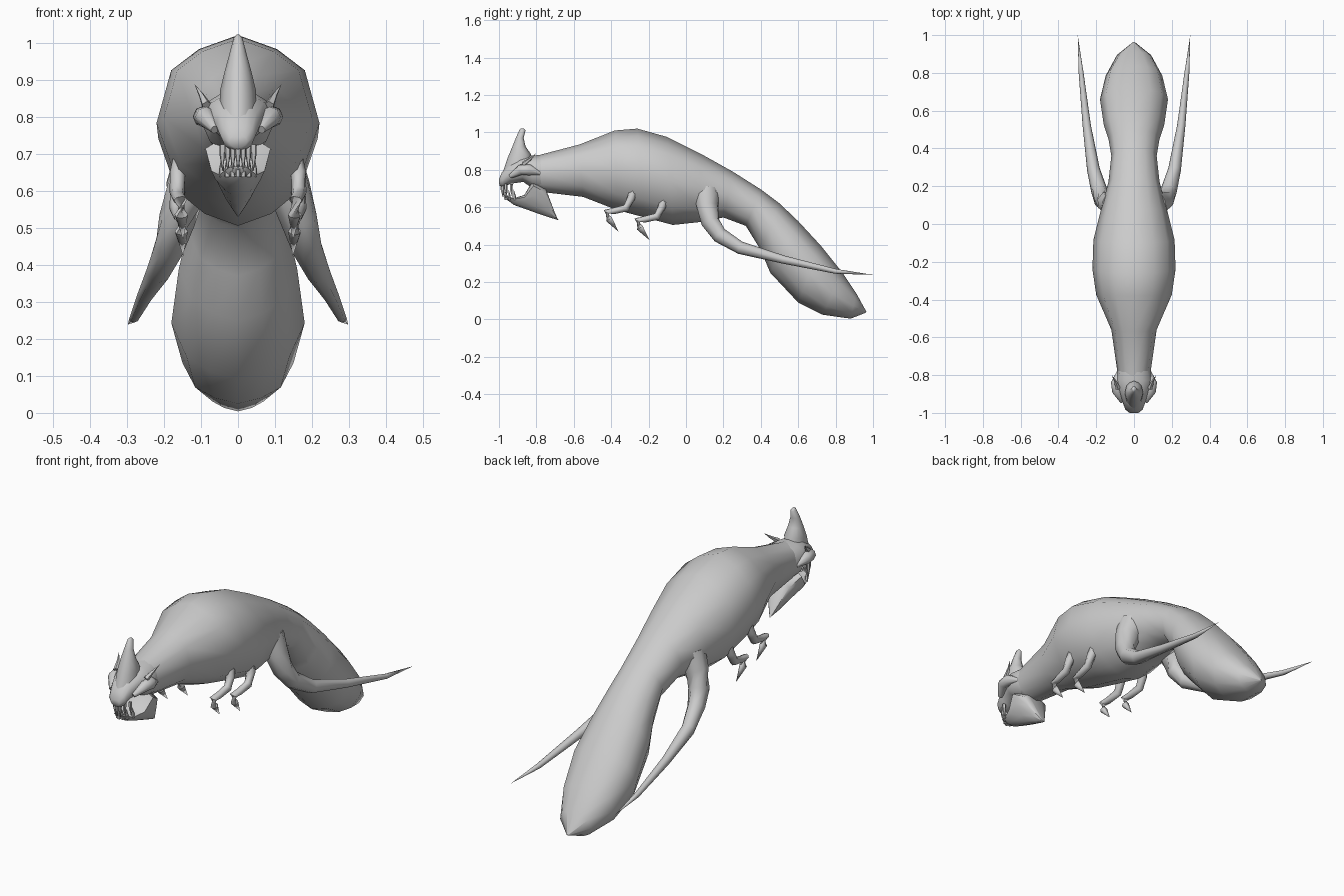
import bpy, bmesh, math
from mathutils import Vector

cube = bpy.data.objects.get("Cube")
if cube:
    bpy.data.objects.remove(cube, do_unlink=True)

grey = bpy.data.materials.new("plain grey")
grey.use_nodes = True
grey.diffuse_color = (0.6, 0.6, 0.6, 1)
grey.node_tree.nodes["Principled BSDF"].inputs["Base Color"].default_value = (0.6, 0.6, 0.6, 1)


def skin(name, rings):
    """Bridge rings of points into a closed, smooth surface."""
    bm = bmesh.new()
    loops = [[bm.verts.new(p) for p in ring] for ring in rings]
    n = len(loops[0])
    for a, b in zip(loops, loops[1:]):
        for i in range(n):
            j = (i + 1) % n
            bm.faces.new((a[i], a[j], b[j], b[i]))
    bm.faces.new(loops[0])
    bm.faces.new(loops[-1])
    bmesh.ops.remove_doubles(bm, verts=bm.verts, dist=0.0005)
    bmesh.ops.recalc_face_normals(bm, faces=bm.faces)
    mesh = bpy.data.meshes.new(name)
    bm.to_mesh(mesh)
    bm.free()
    mesh.materials.append(grey)
    obj = bpy.data.objects.new(name, mesh)
    bpy.context.collection.objects.link(obj)
    bpy.ops.object.select_all(action='DESELECT')
    obj.select_set(True)
    bpy.context.view_layer.objects.active = obj
    bpy.ops.object.shade_smooth_by_angle(angle=math.radians(65))
    return obj


ROUND = [(0, 1), (.48, .84), (.82, .6), (1, 0), (.77, -.6), (.42, -.86), (0, -1)]
KEEL = [(0, 1), (.6, .95), (1, .7), (.85, .1), (.5, -.6), (.25, -.9), (0, -1)]


def loft(name, sections, half=ROUND):
    """Each section: top y, top z, bottom y, bottom z, half width."""
    outline = half + [(-x, t) for x, t in half[-2:0:-1]]
    rings = []
    for ty, tz, by, bz, w in sections:
        top, low = Vector((0, ty, tz)), Vector((0, by, bz))
        mid, arm = (top + low) / 2, (top - low) / 2
        rings.append([mid + arm * t + Vector((w * x, 0, 0)) for x, t in outline])
    return skin(name, rings)


def tube(name, path, sides=8):
    """Each path point: x, y, z, radius."""
    pts = [Vector(p[:3]) for p in path]
    rings = []
    for i, p in enumerate(pts):
        way = pts[min(i + 1, len(pts) - 1)] - pts[max(i - 1, 0)]
        turn = way.to_track_quat('Z', 'X')
        rings.append([p + turn @ Vector((math.cos(a), math.sin(a), 0)) * path[i][3]
                      for a in (math.tau * k / sides for k in range(sides))])
    return skin(name, rings)


def pair(name, path, sides=8):
    for side, s in (("left", 1), ("right", -1)):
        tube(f"{side}_{name}", [(s * x, y, z, r) for x, y, z, r in path], sides)


# Arched body running into the drooping tail
loft("body", [
    (-.86, .87, -.80, .69, .075), (-.78, .88, -.76, .68, .09),
    (-.57, .935, -.55, .655, .12), (-.38, 1.01, -.37, .585, .2),
    (-.26, 1.02, -.22, .545, .22), (-.1, .975, -.07, .505, .215),
    (.08, .885, .07, .52, .175), (.25, .79, .2, .545, .135),
    (.4, .695, .32, .5, .12), (.5, .62, .4, .37, .135),
    (.6, .525, .45, .25, .16), (.72, .395, .6, .09, .18),
    (.84, .245, .73, .025, .15), (.91, .14, .88, .004, .09),
    (.965, .04, .96, .035, .005)])

# Head and blunt snout
loft("head", [
    (-.76, .88, -.76, .68, .085), (-.83, .875, -.82, .7, .1),
    (-.89, .865, -.87, .735, .085), (-.95, .83, -.94, .725, .06),
    (-.985, .785, -.98, .705, .046), (-1.0, .75, -.998, .715, .025)])

# Upright horn, lofted from its base to its tip
loft("horn", [
    (-.83, .8, -.985, .77, .05), (-.83, .885, -.955, .86, .048),
    (-.858, .925, -.93, .92, .036), (-.868, .97, -.91, .97, .023),
    (-.858, 1.01, -.89, 1.015, .012), (-.868, 1.02, -.88, 1.022, .004)])

# Keeled lower jaw, pointed at the back of the chin
loft("jaw", [
    (-.972, .665, -.965, .645, .025), (-.92, .648, -.92, .612, .05),
    (-.865, .665, -.85, .587, .072), (-.82, .74, -.79, .565, .088),
    (-.75, .7, -.73, .545, .065), (-.69, .54, -.68, .53, .006)], KEEL)

# Cheek ridges and brow spikes
pair("cheek", [(.062, -.94, .765, .012), (.088, -.885, .80, .028),
               (.092, -.84, .80, .03), (.08, -.78, .78, .01)])
pair("brow_spike", [(.085, -.87, .83, .014), (.1, -.83, .86, .007),
                    (.118, -.8, .888, .0)], 5)

# Teeth set round the upper and lower lips
for i in range(7):
    t = (i - 3) / 3
    x, y = .042 * t, -.985 + .05 * t * t
    tube(f"upper_tooth_{i}", [(x, y, .725, .009), (x, y, .695, .008), (x, y + .006, .652, 0)], 5)
    tube(f"lower_tooth_{i}", [(x * 1.05, y + .02, .638, .008),
                              (x * 1.05, y + .018, .66, .007), (x * 1.05, y + .014, .695, 0)], 5)

# Two pairs of small hooked forelegs
for name, dy, dz in (("front_leg", 0, 0), ("middle_leg", .165, -.045)):
    pair(name, [(x, y + dy, z + dz, r) for x, y, z, r in (
        (.145, -.28, .70, .028), (.163, -.295, .645, .022), (.165, -.32, .595, .02),
        (.16, -.385, .58, .017), (.155, -.425, .575, .018), (.153, -.412, .535, .018),
        (.148, -.36, .468, 0))])

# Long swept hind legs
pair("hind_leg", [
    (.10, .11, .68, .075), (.14, .115, .60, .06), (.165, .13, .52, .05),
    (.185, .18, .45, .043), (.215, .29, .383, .034), (.25, .52, .32, .022),
    (.28, .8, .257, .013), (.298, 1.0, .238, 0)])
